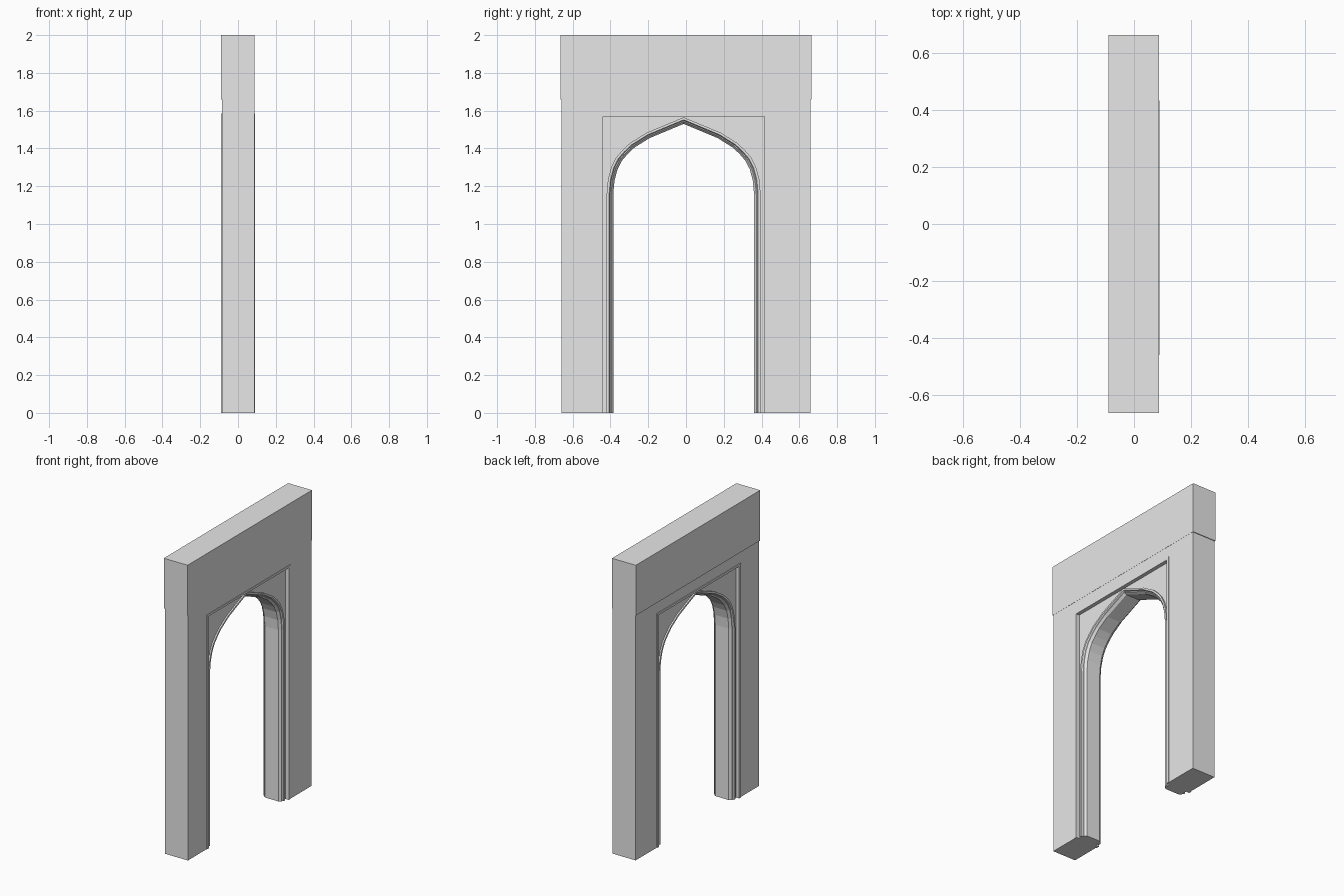
import bpy
import bmesh

cube = bpy.data.objects.get("Cube")
if cube:
    bpy.data.objects.remove(cube, do_unlink=True)

stone = bpy.data.materials.new("grey_stone")
stone.use_nodes = True
stone.diffuse_color = (0.8, 0.8, 0.8, 1)
stone.node_tree.nodes["Principled BSDF"].inputs["Base Color"].default_value = (0.8, 0.8, 0.8, 1)

MID = -0.0125      # centre line of the opening
HALF = 0.3725      # half width of the opening
SPRING = 1.16      # height where the arch starts to curve
APEX = 1.53
CURVE = [(0.3725, 0), (0.3725, SPRING), (0.366, 1.23), (0.35, 1.29), (0.327, 1.335),
         (0.297, 1.37), (0.26, 1.405), (0.18, 1.455), (0, APEX)]


def finish(bm, name):
    bmesh.ops.recalc_face_normals(bm, faces=bm.faces[:])
    mesh = bpy.data.meshes.new(name)
    bm.to_mesh(mesh)
    bm.free()
    mesh.materials.append(stone)
    obj = bpy.data.objects.new(name, mesh)
    bpy.context.collection.objects.link(obj)
    return obj


def arch(grow):
    """Pointed arch outline, widened outwards by grow."""
    half = [(y * (1 + grow / HALF), z + grow * max(0, z - SPRING) / (APEX - SPRING))
            for y, z in CURVE]
    return [(MID - y, z) for y, z in half] + [(MID + y, z) for y, z in half[-2::-1]]


def gate(y0, y1, top):
    """Square-headed outline."""
    return [(y0, 0), (y0, top), (y1, top), (y1, 0)]


def surround(name, outer, inner, x0, x1):
    """Solid between an outer and an inner outline, open at the floor."""
    bm = bmesh.new()
    face = bm.faces.new([bm.verts.new((x0, y, z)) for y, z in outer + inner[::-1]])
    grown = bmesh.ops.extrude_face_region(bm, geom=[face])["geom"]
    moved = [v for v in grown if isinstance(v, bmesh.types.BMVert)]
    bmesh.ops.translate(bm, verts=moved, vec=(x1 - x0, 0, 0))
    return finish(bm, name)


def sweep(name, section):
    """Carry a closed (grow, x) section along the arch."""
    bm = bmesh.new()
    rails = [[bm.verts.new((x, y, z)) for y, z in arch(grow)] for grow, x in section]
    for a, b in zip(rails, rails[1:] + rails[:1]):
        for i in range(len(a) - 1):
            bm.faces.new((a[i], a[i + 1], b[i + 1], b[i]))
    for end in (0, -1):
        bm.faces.new([rail[end] for rail in rails])
    return finish(bm, name)


# Piers and the wall over the opening
frame_inner = gate(-0.44, 0.415, 1.57)
surround("wall", gate(-0.66, 0.66, 1.66), frame_inner, -0.085, 0.087)

# Slightly oversailing top block
bm = bmesh.new()
bmesh.ops.create_cube(bm, size=1)
for v in bm.verts:
    v.co = (0.088 if v.co.x > 0 else -0.09, 0.665 if v.co.y > 0 else -0.665,
            2 if v.co.z > 0 else 1.66)
finish(bm, "top_block")

# Thin square moulding around the opening, on both faces
for name, x0, x1 in (("frame_moulding_left", 0.07, 0.09), ("frame_moulding_right", -0.09, -0.07)):
    surround(name, gate(-0.46, 0.435, 1.585), frame_inner, x0, x1)

# Recessed panel filling the corners above the arch
surround("spandrel_panel", gate(-0.445, 0.42, 1.575), arch(0.03), -0.065, 0.065)

# Chamfered, stepped arch lining
side = [(0.035, 0.075), (0.022, 0.075), (0.017, 0.066), (0.012, 0.066), (0, 0.05)]
sweep("arch_lining", side + [(grow, -x) for grow, x in side[::-1]])
